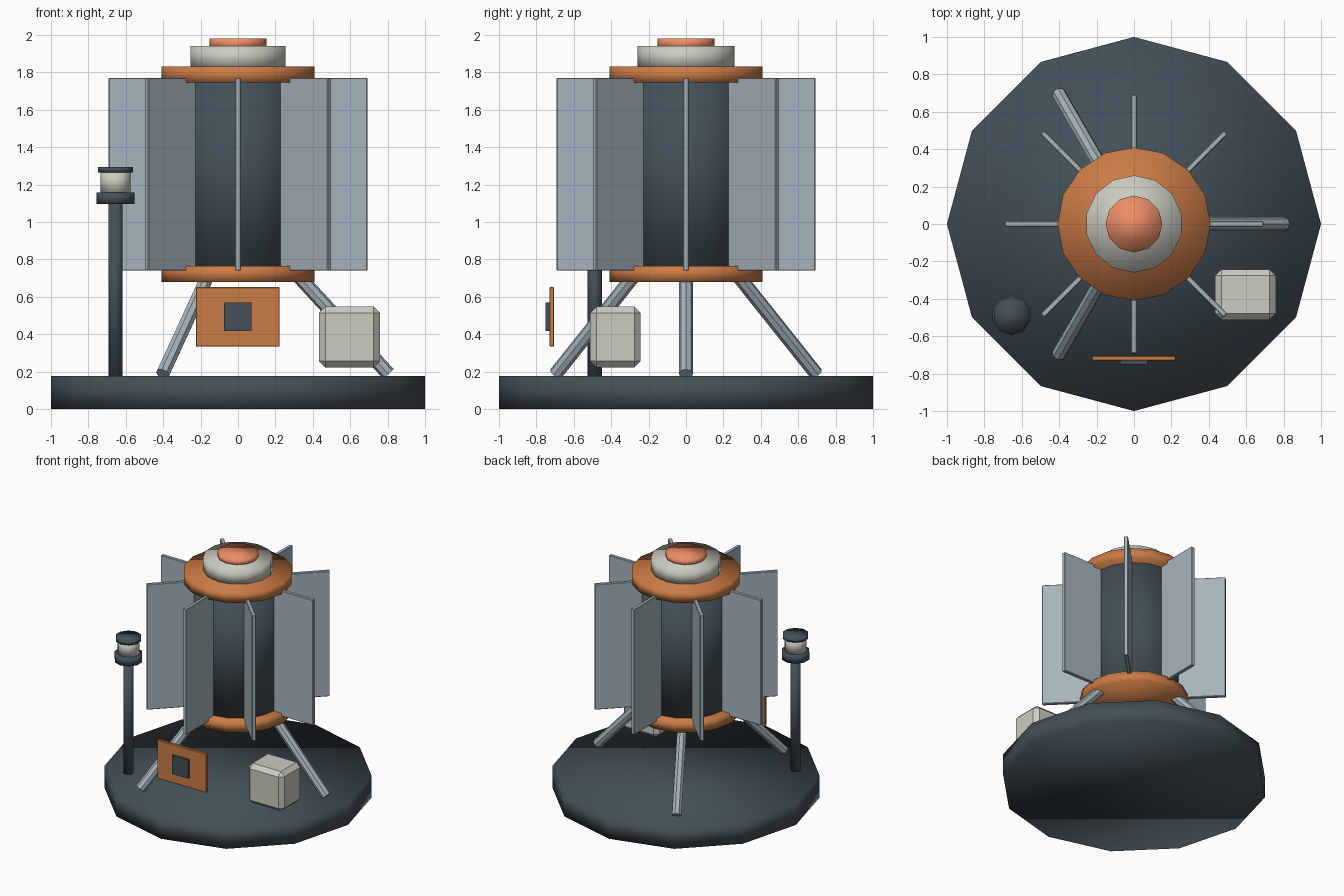
import bpy, bmesh
from math import radians, cos, sin
from mathutils import Vector, Matrix

if "Cube" in bpy.data.objects:
    bpy.data.objects.remove(bpy.data.objects["Cube"])


def material(name, rgb):
    m = bpy.data.materials.new(name)
    m.diffuse_color = (*rgb, 1)
    m.use_nodes = True
    m.node_tree.nodes["Principled BSDF"].inputs["Base Color"].default_value = m.diffuse_color
    return m


DARK = material("dark_slate", (0.055, 0.08, 0.10))
ORANGE = material("orange", (0.60, 0.20, 0.06))
CORAL = material("coral", (0.85, 0.27, 0.13))
STEEL = material("steel", (0.38, 0.46, 0.51))
WHITE = material("off_white", (0.60, 0.60, 0.53))


def finish(bm, name, mat, smooth=False):
    mesh = bpy.data.meshes.new(name)
    for f in bm.faces:
        f.smooth = smooth
    bm.to_mesh(mesh)
    bm.free()
    mesh.materials.append(mat)
    ob = bpy.data.objects.new(name, mesh)
    bpy.context.collection.objects.link(ob)
    return ob


def rod(name, a, b, r, sides, mat, smooth=True):
    """Cylinder running from point a to point b."""
    a, b = Vector(a), Vector(b)
    d = b - a
    rot = Vector((0, 0, 1)).rotation_difference(d).to_matrix().to_4x4()
    bm = bmesh.new()
    bmesh.ops.create_cone(bm, cap_ends=True, segments=sides, radius1=r, radius2=r,
                          depth=d.length, matrix=Matrix.Translation((a + b) / 2) @ rot)
    return finish(bm, name, mat, smooth)


def disc(name, r, z0, z1, sides, mat, x=0, y=0):
    return rod(name, (x, y, z0), (x, y, z1), r, sides, mat)


def box(name, lo, hi, mat, turn=0, bevel=0):
    lo, hi = Vector(lo), Vector(hi)
    bm = bmesh.new()
    bmesh.ops.create_cube(bm, size=1, matrix=Matrix.Rotation(turn, 4, 'Z')
                          @ Matrix.Translation((lo + hi) / 2)
                          @ Matrix.Diagonal((*(hi - lo), 1)))
    if bevel:
        bmesh.ops.bevel(bm, geom=bm.edges[:], offset=bevel, segments=1,
                        affect='EDGES', profile=0.5)
    return finish(bm, name, mat)


# Landing pad
disc("base_pad", 1.0, 0, 0.175, 12, DARK)

# Central body with collars and cap
disc("core", 0.34, 0.70, 1.80, 16, DARK)
disc("lower_collar", 0.41, 0.68, 0.765, 16, ORANGE)
disc("upper_collar", 0.41, 1.745, 1.83, 16, ORANGE)
disc("cap", 0.26, 1.82, 1.94, 14, WHITE)
disc("cap_button", 0.152, 1.93, 1.98, 12, CORAL)

# Eight radial cooling fins
for i in range(8):
    box(f"fin_{i + 1}", (0.31, -0.015, 0.74), (0.692, 0.015, 1.77), STEEL,
        turn=radians(45 * i), bevel=0.004)

# Three splayed legs
for i in range(3):
    c, s = cos(radians(120 * i)), sin(radians(120 * i))
    rod(f"leg_{i + 1}", (0.31 * c, 0.31 * s, 0.725), (0.805 * c, 0.805 * s, 0.187),
        0.038, 8, STEEL, smooth=False)

# Beacon mast
mx, my = -0.655, -0.487
disc("mast", 0.039, 0.16, 1.11, 10, DARK, mx, my)
disc("lamp_seat", 0.107, 1.095, 1.158, 10, DARK, mx, my)
disc("lamp", 0.081, 1.15, 1.275, 12, WHITE, mx, my)
disc("lamp_cap", 0.099, 1.265, 1.295, 10, DARK, mx, my)

# Supply crate
box("crate", (0.433, -0.512, 0.222), (0.759, -0.242, 0.548), WHITE, bevel=0.034)

# Control panel with screen
box("panel", (-0.225, -0.730, 0.333), (0.223, -0.705, 0.652), ORANGE, bevel=0.004)
box("panel_screen", (-0.075, -0.750, 0.418), (0.072, -0.728, 0.57), DARK)
